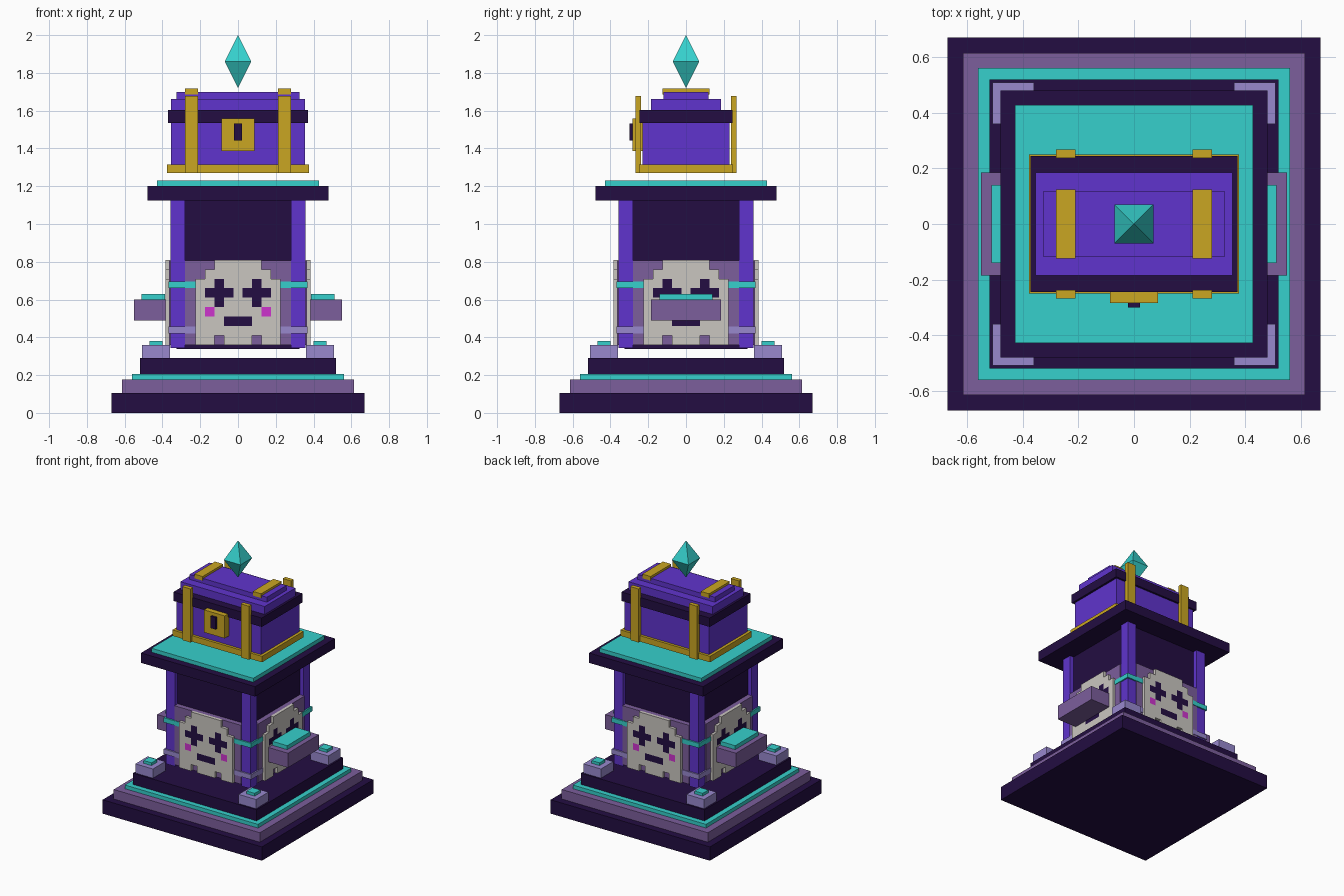
import bpy, bmesh, math
from mathutils import Matrix

if "Cube" in bpy.data.objects:
    bpy.data.objects.remove(bpy.data.objects["Cube"])


def mat(name, r, g, b):
    m = bpy.data.materials.new(name)
    lin = [(c / 255 / 12.92 if c < 11 else ((c / 255 + 0.055) / 1.055) ** 2.4) for c in (r, g, b)]
    m.diffuse_color = (*lin, 1)
    m.use_nodes = True
    m.node_tree.nodes["Principled BSDF"].inputs["Base Color"].default_value = m.diffuse_color
    return m


DARK = mat("dark violet", 35, 13, 66)
MAUVE = mat("mauve", 124, 94, 156)
TEAL = mat("teal", 54, 208, 204)
PURPLE = mat("bright purple", 96, 52, 205)
LILAC = mat("lilac", 152, 137, 206)
GOLD = mat("gold", 202, 166, 34)
BONE = mat("bone", 202, 198, 192)
PINK = mat("pink", 205, 52, 205)


def finish(name, bm, *mats):
    me = bpy.data.meshes.new(name)
    bmesh.ops.recalc_face_normals(bm, faces=bm.faces)
    bm.to_mesh(me)
    bm.free()
    for m in mats:
        me.materials.append(m)
    ob = bpy.data.objects.new(name, me)
    bpy.context.collection.objects.link(ob)
    return ob


def box(name, m, x0, x1, y0, y1, z0, z1):
    bm = bmesh.new()
    bmesh.ops.create_cube(bm, size=1)
    for v in bm.verts:
        v.co = ((x0 + x1) / 2 + v.co.x * (x1 - x0),
                (y0 + y1) / 2 + v.co.y * (y1 - y0),
                (z0 + z1) / 2 + v.co.z * (z1 - z0))
    return finish(name, bm, m)


def slab(name, m, hx, hy, z0, z1):
    return box(name, m, -hx, hx, -hy, hy, z0, z1)


def corner(name, m, a, b, z0, z1):
    """Same square block at all four corners."""
    for sx in (-1, 1):
        for sy in (-1, 1):
            xs, ys = sorted((sx * a, sx * b)), sorted((sy * a, sy * b))
            box(name, m, *xs, *ys, z0, z1)


# stepped base
slab("base_plinth", DARK, 0.67, 0.67, 0, 0.105)
slab("base_step", MAUVE, 0.615, 0.615, 0.105, 0.177)
slab("base_glow_strip", TEAL, 0.56, 0.56, 0.177, 0.205)
slab("base_top", DARK, 0.52, 0.52, 0.205, 0.29)
corner("corner_block", LILAC, 0.36, 0.508, 0.29, 0.36)
corner("corner_lamp", TEAL, 0.4, 0.468, 0.36, 0.381)

# tower body, pillars and pillar bands
slab("tower_core", DARK, 0.325, 0.325, 0.338, 1.125)
corner("pillar", PURPLE, 0.28, 0.357, 0.343, 1.125)
corner("upper_band", TEAL, 0.225, 0.368, 0.66, 0.695)
corner("lower_band", LILAC, 0.225, 0.368, 0.42, 0.457)

# pixel face panel on every side
FACE = ["...#####...",
        "..#######..",
        ".##o###o##.",
        ".#ooo#ooo#.",
        ".##o###o##.",
        ".#p#####p#.",
        ".###ooo###.",
        ".#########.",
        ".##.###.##."]
P = 0.05
for i in range(4):
    rot = Matrix.Rotation(i * math.pi / 2, 4, 'Z')
    back = box("face_backing", MAUVE, -0.28, 0.28, -0.364, -0.31, 0.36, 0.808)
    back.data.transform(rot)
    bm = bmesh.new()
    for r, row in enumerate(FACE):
        for c, ch in enumerate(row):
            if ch == ".":
                continue
            x, z = (c - 5.5) * P, 0.81 - r * P
            f = bm.faces.new([bm.verts.new((px, -0.385, pz)) for px, pz in
                              ((x, z - P), (x + P, z - P), (x + P, z), (x, z))])
            f.material_index = "#op".index(ch)
    bmesh.ops.remove_doubles(bm, verts=bm.verts, dist=0.001)
    bmesh.ops.transform(bm, matrix=rot, verts=bm.verts)
    # outward normals so the thickness grows inward
    out = rot @ Matrix.Translation((0, -1, 0)).to_translation()
    bm.normal_update()
    face = finish("pixel_face", bm, BONE, DARK, PINK)
    if face.data.polygons[0].normal.dot(out) < 0:
        face.data.flip_normals()
    sol = face.modifiers.new("thickness", 'SOLIDIFY')
    sol.thickness = 0.023
    sol.offset = -1

# side ledges
for s in (-1, 1):
    box("side_ledge", MAUVE, *sorted((s * 0.36, s * 0.55)), -0.185, 0.185, 0.49, 0.6)
    box("ledge_glow", TEAL, *sorted((s * 0.387, s * 0.512)), -0.14, 0.14, 0.6, 0.63)

# roof platform
slab("roof_slab", DARK, 0.48, 0.48, 1.125, 1.2)
slab("roof_glow", TEAL, 0.428, 0.428, 1.2, 1.23)

# chest
slab("chest_base", GOLD, 0.377, 0.25, 1.27, 1.315)
slab("chest_body", PURPLE, 0.355, 0.23, 1.315, 1.535)
slab("lid_rim", DARK, 0.371, 0.245, 1.535, 1.603)
slab("lid_lower", PURPLE, 0.354, 0.185, 1.603, 1.663)
slab("lid_upper", PURPLE, 0.325, 0.118, 1.663, 1.7)
for sx in (-1, 1):
    xs = sorted((sx * 0.211, sx * 0.281))
    box("top_strap", GOLD, *xs, -0.124, 0.124, 1.685, 1.717)
    for sy in (-1, 1):
        box("upright_strap", GOLD, *xs, *sorted((sy * 0.237, sy * 0.268)), 1.27, 1.677)
box("lock_plate", GOLD, -0.087, 0.087, -0.284, -0.228, 1.387, 1.558)
box("keyhole", DARK, -0.021, 0.021, -0.3, -0.28, 1.443, 1.533)

# floating crystal
bm = bmesh.new()
top, low = bm.verts.new((0, 0, 2)), bm.verts.new((0, 0, 1.72))
ring = [bm.verts.new((x, y, 1.86)) for x, y in
        ((-0.07, -0.07), (0.07, -0.07), (0.07, 0.07), (-0.07, 0.07))]
for i in range(4):
    a, b = ring[i], ring[(i + 1) % 4]
    bm.faces.new((a, b, top))
    bm.faces.new((b, a, low))
finish("crystal", bm, TEAL)
